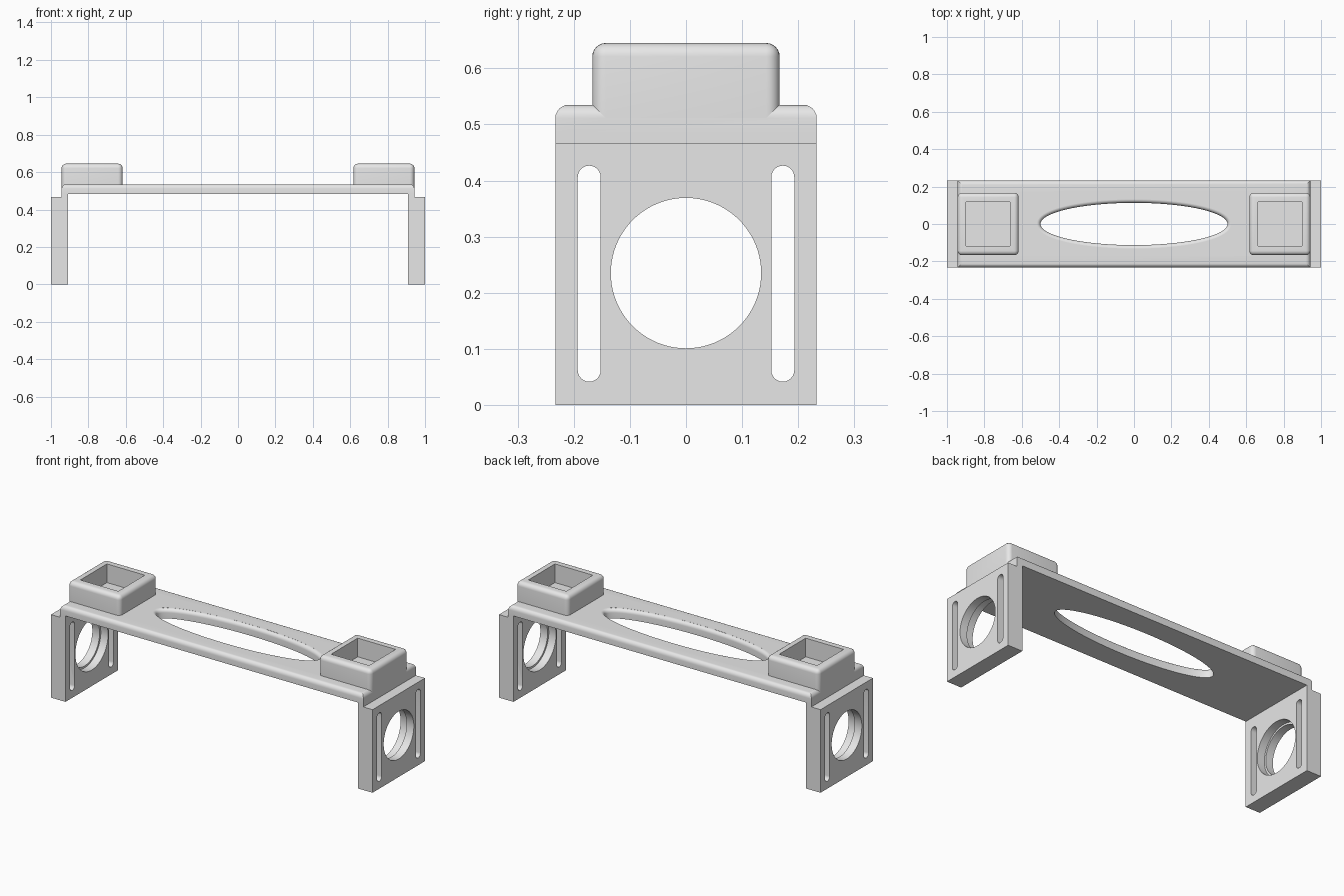
import bpy
import bmesh
from math import cos, sin, pi, hypot

cube = bpy.data.objects.get("Cube")
if cube:
    bpy.data.objects.remove(cube, do_unlink=True)

# Main sizes
END_X, HALF_Y = 0.943, 0.233
LEG_IN, LEG_TOP = 0.91, 0.467
PLATE_LOW, PLATE_TOP, BOSS_TOP = 0.483, 0.535, 0.645
BOSS_IN, BOSS_Y = 0.617, 0.167
FILLET = 0.024

grey = bpy.data.materials.new("light_grey")
grey.use_nodes = True
grey.diffuse_color = (0.8, 0.8, 0.8, 1)
grey.node_tree.nodes["Principled BSDF"].inputs["Base Color"].default_value = (0.8, 0.8, 0.8, 1)


def make_object(name, bm):
    bmesh.ops.recalc_face_normals(bm, faces=bm.faces[:])
    mesh = bpy.data.meshes.new(name)
    bm.to_mesh(mesh)
    bm.free()
    mesh.materials.append(grey)
    obj = bpy.data.objects.new(name, mesh)
    bpy.context.collection.objects.link(obj)
    return obj


def loft(name, rings):
    """Closed solid through matching rings of points."""
    bm = bmesh.new()
    loops = [[bm.verts.new(p) for p in ring] for ring in rings]
    n = len(loops[0])
    for a, b in zip(loops, loops[1:]):
        for i in range(n):
            j = (i + 1) % n
            bm.faces.new((a[i], a[j], b[j], b[i]))
    bm.faces.new(loops[0])
    bm.faces.new(loops[-1])
    return make_object(name, bm)


def activate(obj):
    bpy.ops.object.select_all(action='DESELECT')
    obj.select_set(True)
    bpy.context.view_layer.objects.active = obj


def cut(obj, cutter):
    cutter.hide_render = True
    mod = obj.modifiers.new("cut", 'BOOLEAN')
    mod.operation = 'DIFFERENCE'
    mod.solver = 'EXACT'
    mod.object = cutter
    activate(obj)
    bpy.ops.object.modifier_apply(modifier=mod.name)
    bpy.data.objects.remove(cutter, do_unlink=True)


def smooth(obj):
    activate(obj)
    bpy.ops.object.shade_smooth_by_angle(angle=pi / 6)


def stadium(y, z_low, z_high, r, steps):
    """Outline in the YZ plane; equal heights give a circle."""
    pts = []
    for centre, start in ((z_high, 0), (z_low, pi)):
        for i in range(steps + 1):
            a = start + pi * i / steps
            if z_low == z_high and i == steps:
                continue
            pts.append((y + r * cos(a), centre + r * sin(a)))
    return pts


def cut_along_x(obj, outline, x0, x1):
    cut(obj, loft("cutter", [[(x, y, z) for y, z in outline] for x in (x0, x1)]))


# Bridge plate with two raised sockets, all upper edges filleted
bm = bmesh.new()
xs = (-END_X, -BOSS_IN, BOSS_IN, END_X)
ys = (-HALF_Y, -BOSS_Y, BOSS_Y, HALF_Y)
grid = [[bm.verts.new((x, y, PLATE_LOW)) for y in ys] for x in xs]
for i in range(3):
    for j in range(3):
        bm.faces.new((grid[i][j], grid[i + 1][j], grid[i + 1][j + 1], grid[i][j + 1]))


def raise_faces(faces, height):
    out = bmesh.ops.extrude_face_region(bm, geom=faces)["geom"]
    verts = [v for v in out if isinstance(v, bmesh.types.BMVert)]
    bmesh.ops.translate(bm, verts=verts, vec=(0, 0, height))
    return [f for f in out if isinstance(f, bmesh.types.BMFace)]


top = raise_faces(bm.faces[:], PLATE_TOP - PLATE_LOW)
sockets = []
for f in top:
    c = f.calc_center_median()
    if abs(c.x) > BOSS_IN and abs(c.y) < BOSS_Y:
        sockets.append(f)
raise_faces(sockets, BOSS_TOP - PLATE_TOP)
bmesh.ops.recalc_face_normals(bm, faces=bm.faces[:])
bmesh.ops.dissolve_limit(bm, angle_limit=0.01, verts=bm.verts[:], edges=bm.edges[:])
upper = [e for e in bm.edges if all(v.co.z > PLATE_TOP - 0.001 for v in e.verts)]
bmesh.ops.bevel(bm, geom=upper, offset=FILLET, segments=6, profile=0.5,
                affect='EDGES', clamp_overlap=True)
bridge = make_object("bridge_plate", bm)


# Oval opening with a rounded upper rim
def oval(grow, z, a=0.5, b=0.113, n=96):
    pts = []
    for i in range(n):
        t = 2 * pi * i / n
        nx, ny = b * cos(t), a * sin(t)
        k = grow / hypot(nx, ny)
        pts.append((a * cos(t) + nx * k, b * sin(t) + ny * k, z))
    return pts


RIM = 0.02
rings = [oval(0, PLATE_LOW - 0.05)]
for i in range(6):
    t = i / 6 * pi / 2
    rings.append(oval(RIM * (1 - cos(t)), PLATE_TOP - RIM + RIM * sin(t)))
rings += [oval(RIM * 0.93, PLATE_TOP - 0.0003), oval(RIM * 0.93, PLATE_TOP + 0.05)]
cut(bridge, loft("cutter", rings))

# Square pockets in the sockets
for side in (-1, 1):
    square = [(side * 0.78 + 0.118 * u, 0.118 * v)
              for u, v in ((-1, -1), (1, -1), (1, 1), (-1, 1))]
    cut(bridge, loft("cutter", [[(x, y, z) for x, y in square] for z in (0.54, 0.75)]))
smooth(bridge)

# End legs: stepped slab, stepped round bore and two slots
for side, name in ((1, "left_leg"), (-1, "right_leg")):
    profile = [(LEG_IN, 0), (1, 0), (1, LEG_TOP), (END_X, LEG_TOP),
               (END_X, PLATE_LOW), (LEG_IN, PLATE_LOW)]
    leg = loft(name, [[(side * x, y, z) for x, z in profile] for y in (-HALF_Y, HALF_Y)])
    cut_along_x(leg, stadium(0, 0.235, 0.235, 0.134, 40), side * 0.85, side * 1.05)
    cut_along_x(leg, stadium(0, 0.235, 0.235, 0.145, 40), side * 0.85, side * 0.955)
    for y in (-0.1725, 0.1725):
        cut_along_x(leg, stadium(y, 0.062, 0.406, 0.0205, 12), side * 0.85, side * 1.05)
    smooth(leg)
